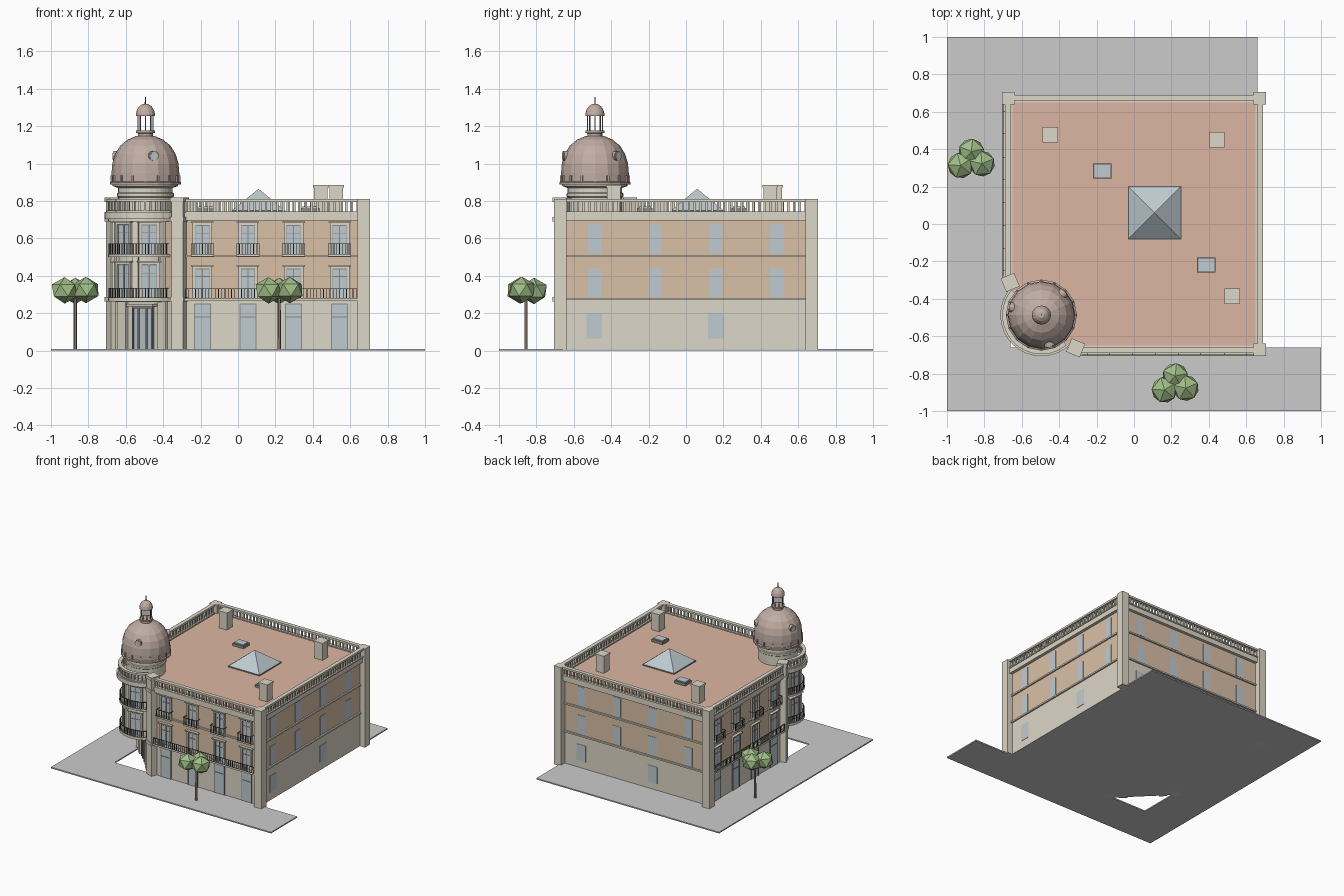
import bpy, bmesh, math
from mathutils import Matrix, Vector

if "Cube" in bpy.data.objects:
    bpy.data.objects.remove(bpy.data.objects["Cube"])

COL = dict(stone=(.72, .68, .57), brick=(.70, .53, .39), roof=(.72, .47, .36), paving=(.58, .58, .57),
           glass=(.52, .60, .64), dome=(.53, .42, .37), iron=(.10, .10, .10), leaf=(.36, .52, .25),
           trunk=(.36, .29, .23), frame=(.27, .26, .24))
MATS = {}
for k, c in COL.items():
    MATS[k] = bpy.data.materials.new(k)
    MATS[k].diffuse_color = (*c, 1)
PARTS = {}
I = Matrix.Identity(4)


def part(name, mat):
    if name not in PARTS:
        PARTS[name] = (bmesh.new(), mat)
    return PARTS[name][0]


def box(name, mat, u, o, z, M=I):
    """Box from (min, max) ranges, placed by matrix M."""
    c = [(a + b) / 2 for a, b in (u, o, z)]
    s = [b - a for a, b in (u, o, z)]
    bmesh.ops.create_cube(part(name, mat), size=1, matrix=M @ Matrix.Translation(c) @ Matrix.Diagonal((*s, 1)))


def prism(name, mat, pts, z0, z1):
    bm = part(name, mat)
    f = bm.faces.new([bm.verts.new((x, y, z0)) for x, y in pts])
    top = bmesh.ops.extrude_face_region(bm, geom=[f])["geom"]
    bmesh.ops.translate(bm, vec=(0, 0, z1 - z0), verts=[v for v in top if isinstance(v, bmesh.types.BMVert)])


def lathe(name, mat, prof, center, n=16):
    bm = part(name, mat)
    rings = []
    for r, z in prof:
        rings.append([bm.verts.new((center[0] + r * math.cos(2 * math.pi * i / n),
                                    center[1] + r * math.sin(2 * math.pi * i / n), z)) for i in range(n)])
    for a, b in zip(rings, rings[1:]):
        for i in range(n):
            bm.faces.new((a[i], a[(i + 1) % n], b[(i + 1) % n], b[i]))
    bm.faces.new(rings[0])
    bm.faces.new(rings[-1])


def wall(ux, uy, ox, oy):
    """Facade frame: u along the wall, o outwards, z up."""
    return Matrix(((ux, ox, 0, 0), (uy, oy, 0, 0), (0, 0, 1, 0), (0, 0, 0, 1)))


FRONT, LEFT = wall(1, 0, 0, -1), wall(0, 1, -1, 0)
RIGHT, BACK = wall(0, 1, 1, 0), wall(-1, 0, 0, 1)
TC = (-.495, -.487)


def radial(deg):
    return Matrix.Translation((*TC, 0)) @ Matrix.Rotation(math.radians(deg - 90), 4, 'Z')


def footprint(h, k):
    return [(k + h, -h), (h, -h), (h, h), (-h, h), (-h, k + h)]


# paving with the triangular corner opening
prism("paving", "paving", [(-1, -1), (1, -1), (1, -.66), (-.66, -.66), (-.66, 1), (-1, 1)], 0, .01)
prism("paving", "paving", [(-.335, -.66), (.66, -.66), (.66, 1), (-.66, 1), (-.66, -.335)], 0, .01)

# main storeys, cornice and roof
prism("ground_floor_wall", "stone", footprint(.66, -1.0), .005, .27)
prism("upper_wall", "brick", footprint(.66, -1.0), .27, .70)
prism("cornice", "stone", footprint(.685, -1.0), .695, .735)
prism("roof", "roof", footprint(.65, -1.0), .735, .742)
for M, a in ((FRONT, -.32), (LEFT, -.32), (RIGHT, -.65), (BACK, -.65)):
    for z in (.27, .5):
        box("floor_band", "stone", (a, .65), (.65, .672), (z, z + .012), M)
# chamfer stays stone coloured on all floors
box("corner_wall", "stone", (-.225, .225), (-.06, .012), (.02, .7), radial(225))

# corner pillars
for x, y, d in ((.673, -.673, 0), (.673, .673, 0), (-.673, .673, 0), (-.662, -.312, 22.5), (-.312, -.662, 67.5)):
    M = Matrix.Translation((x, y, 0)) @ Matrix.Rotation(math.radians(d), 4, 'Z')
    box("corner_pillar", "stone", (-.033, .033), (-.033, .033), (0, .81), M)
    if d:
        for z in (.262, .69, .795):
            box("corner_pillar_trim", "stone", (-.039, .039), (-.039, .039), (z, z + .025), M)


def run(name, mat, M, a, b, o, z0, z1, step, w, rail):
    """Straight railing: bottom rail, top rail and uprights."""
    box(name, mat, (a, b), (o - rail, o + rail), (z1 - rail, z1), M)
    box(name, mat, (a, b), (o - rail, o + rail), (z0, z0 + rail * .6), M)
    n = max(1, round((b - a) / step))
    for i in range(n + 1):
        u = a + (b - a) * i / n
        box(name, mat, (u - w, u + w), (o - w, o + w), (z0, z1 - rail / 2), M)


def arc(name, mat, r, z0, z1, step, w, rail, span=80):
    """Curved railing round the tower."""
    n = round(2 * span / step)
    half = r * math.radians(step) / 2 + .002
    for i in range(n + 1):
        M = radial(225 - span + 2 * span * i / n)
        box(name, mat, (-half, half), (r - rail, r + rail), (z1 - rail, z1), M)
        box(name, mat, (-half, half), (r - rail, r + rail), (z0, z0 + rail * .6), M)
        box(name, mat, (-w, w), (r - w, r + w), (z0, z1 - rail / 2), M)


# roof balustrades
for M, a in ((FRONT, -.28), (LEFT, -.28), (RIGHT, -.64), (BACK, -.64)):
    run("roof_balustrade", "stone", M, a, .64, .675, .735, .81, .031, .006, .016)


def window(M, u, o, w, z0, z1, trim=True):
    """Glass with dark sashes and, if trimmed, a stone surround."""
    h = w / 2
    box("window_glass", "glass", (u - h, u + h), (o - .02, o + .003), (z0, z1), M)
    if not trim:
        return
    for c in (-h, 0, h):
        box("window_sash", "frame", (u + c - .003, u + c + .003), (o, o + .006), (z0, z1), M)
    for z in (z0 + (z1 - z0) * .72, z1 - .003):
        box("window_sash", "frame", (u - h, u + h), (o, o + .006), (z - .002, z + .002), M)
    for s in (-1, 1):
        c = u + s * (h + .007)
        box("window_surround", "stone", (c - .007, c + .007), (o - .01, o + .012), (z0, z1), M)
    box("window_surround", "stone", (u - h - .014, u + h + .014), (o - .01, o + .012), (z1, z1 + .01), M)
    box("window_surround", "stone", (u - h - .022, u + h + .022), (o - .01, o + .022), (z1 + .01, z1 + .018), M)


# street facades: doors, windows and balconies
for M in (FRONT, LEFT):
    for u in (-.19, .053, .297, .543):
        h = .043
        box("shop_glass", "glass", (u - h, u + h), (.64, .664), (.01, .25), M)
        for c in (-h, h):
            box("shop_frame", "frame", (u + c - .003, u + c + .003), (.65, .667), (.01, .25), M)
        for z in (.18, .25):
            box("shop_frame", "frame", (u - h, u + h), (.65, .667), (z - .003, z + .003), M)
        window(M, u, .66, .076, .282, .44)
        window(M, u, .66, .076, .514, .672)
        box("balcony_slab", "stone", (u - .062, u + .062), (.65, .702), (.503, .514), M)
        run("balcony_railing", "iron", M, u - .06, u + .06, .70, .515, .572, .015, .0018, .003)
        for s in (-.06, .06):
            box("balcony_railing", "iron", (u + s - .002, u + s + .002), (.66, .70), (.569, .572), M)
    box("long_balcony_slab", "stone", (-.29, .645), (.65, .702), (.266, .28), M)
    run("long_balcony_railing", "iron", M, -.28, .65, .70, .28, .332, .0175, .0018, .003)

# plain facades: simple windows
for M in (RIGHT, BACK):
    for i, u in enumerate((-.49, -.165, .16, .485)):
        window(M, u, .66, .07, .285, .44, False)
        window(M, u, .66, .07, .52, .675, False)
        if i % 2 == 0:
            window(M, u, .66, .084, .065, .2, False)

# tower bay, balconies, and drum
lathe("tower_shaft", "stone", [(.158, .26), (.158, .74)], TC, 32)
for r, z0, z1 in ((.2, .262, .282), (.2, .5, .515), (.2, .69, .705), (.22, .705, .74)):
    lathe("tower_ledge", "stone", [(r, z0), (r, z1)], TC, 32)
lathe("tower_drum", "stone", [(.146, .73), (.146, .82), (.152, .825), (.152, .84), (.146, .845), (.146, .87),
                              (.175, .88), (.175, .892)], TC, 32)
for d in (173, 225, 277):
    for z0, z1 in ((.284, .46), (.517, .675)):
        window(radial(d), 0, .16, .085, z0, z1)
for d in (147, 199, 251, 303):
    box("tower_pilaster", "stone", (-.018, .018), (.14, .17), (.28, .7), radial(d))
arc("tower_railing", "iron", .195, .282, .335, 5, .0018, .003)
arc("tower_railing", "iron", .195, .515, .572, 5, .0018, .003)
arc("tower_balustrade", "stone", .195, .74, .81, 9, .006, .014)

# corner entrance
D = radial(225)
box("entrance_glass", "glass", (-.073, .073), (0, .018), (.01, .228), D)
for c in (-.073, -.03, .03, .073):
    box("entrance_frame", "frame", (c - .005, c + .005), (0, .024), (.01, .232), D)
box("entrance_frame", "frame", (-.078, .078), (0, .024), (.225, .235), D)
box("entrance_canopy", "stone", (-.1, .1), (0, .045), (.235, .25), D)
for c in (-.15, .15):
    box("entrance_pilaster", "stone", (c - .03, c + .03), (0, .03), (.005, .262), D)

# dome with ribs, brackets and round windows
PROF = [(.19, .888), (.19, .9), (.181, .905), (.181, .95), (.177, 1.0), (.162, 1.05), (.135, 1.095), (.095, 1.128),
        (.05, 1.147)]
lathe("dome", "dome", PROF, TC, 16)
for i in range(16):
    box("dome_bracket", "dome", (-.006, .006), (.165, .187), (.9, .935), radial(i * 22.5))
for d in (45, 165, 285):
    M = radial(d) @ Matrix.Translation((0, .155, 1.04)) @ Matrix.Rotation(math.radians(-90), 4, 'X')
    for nm, mt, r, dep in (("dome_porthole_ring", "dome", .027, .04), ("dome_porthole_glass", "glass", .02, .046)):
        bmesh.ops.create_cone(part(nm, mt), cap_ends=True, segments=12, radius1=r, radius2=r, depth=dep, matrix=M)

# lantern and finial
lathe("lantern_base", "dome", [(.04, 1.14), (.04, 1.162), (.051, 1.164), (.051, 1.176)], TC)
for i in range(8):
    box("lantern_column", "frame", (-.003, .003), (.037, .043), (1.17, 1.262), radial(i * 45))
lathe("lantern_cap", "dome", [(.051, 1.255), (.051, 1.265), (.046, 1.285), (.034, 1.305), (.015, 1.318)], TC)
lathe("finial", "iron", [(.004, 1.31), (.003, 1.357)], TC, 6)

# roof skylights and chimneys
box("skylight_curb", "frame", (-.033, .253), (-.083, .203), (.735, .75))
bmesh.ops.create_cone(part("pyramid_skylight", "glass"), cap_ends=True, segments=4, radius1=.14 * math.sqrt(2),
                      radius2=0, depth=.115,
                      matrix=Matrix.Translation((.11, .06, .8075)) @ Matrix.Rotation(math.pi / 4, 4, 'Z'))
for x, y in ((-.17, .283), (.387, -.218)):
    box("small_skylight_frame", "frame", (x - .05, x + .05), (y - .04, y + .04), (.735, .763))
    box("small_skylight_glass", "glass", (x - .042, x + .042), (y - .032, y + .032), (.75, .77))
for x, y in ((-.447, .478), (.443, .45), (.525, -.387)):
    box("chimney", "stone", (x - .036, x + .036), (y - .036, y + .036), (.735, .875))
    box("chimney_cap", "stone", (x - .041, x + .041), (y - .041, y + .041), (.872, .885))

# street trees
for x, y in ((-.87, .345), (.22, -.855)):
    lathe("tree_trunk", "trunk", [(.01, .008), (.008, .3)], (x, y), 6)
    for dx, dy, dz in ((-.057, -.032, 0), (.057, -.022, .002), (.0, .042, -.003)):
        bmesh.ops.create_icosphere(part("tree_crown", "leaf"), subdivisions=1, radius=.077,
                                   matrix=Matrix.Translation((x + dx, y + dy, .322 + dz))
                                   @ Matrix.Rotation(dx * 9 + dy * 5, 4, 'Z') @ Matrix.Diagonal((1, 1, .92, 1)))

for name, (bm, mat) in PARTS.items():
    bmesh.ops.recalc_face_normals(bm, faces=bm.faces)
    me = bpy.data.meshes.new(name)
    bm.to_mesh(me)
    bm.free()
    me.materials.append(MATS[mat])
    bpy.context.collection.objects.link(bpy.data.objects.new(name, me))

for m in bpy.data.materials:
    if m.users and not m.is_grease_pencil:
        m.use_nodes = True
        m.node_tree.nodes["Principled BSDF"].inputs["Base Color"].default_value = m.diffuse_color
